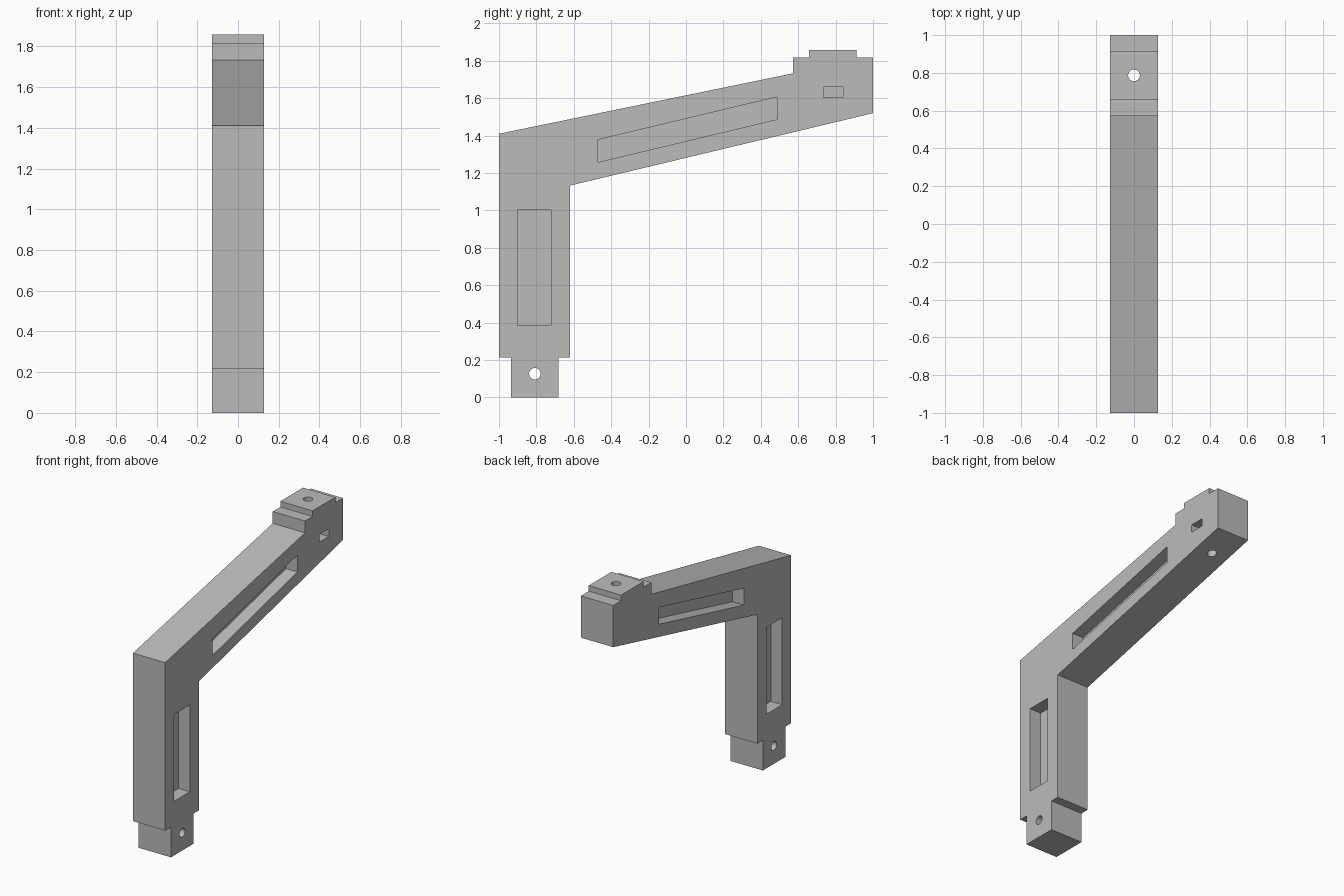
import bpy, bmesh, math
from mathutils import Matrix, Vector

cube = bpy.data.objects.get("Cube")
if cube:
    bpy.data.objects.remove(cube, do_unlink=True)

HALF = 0.127        # half the thickness of the bracket
POCKET = 0.09       # depth of the side pockets

grey = bpy.data.materials.new("plain grey")
grey.use_nodes = True
colour = (0.5, 0.5, 0.5, 1)
grey.diffuse_color = colour
grey.node_tree.nodes["Principled BSDF"].inputs["Base Color"].default_value = colour


def finish(name, bm):
    bmesh.ops.recalc_face_normals(bm, faces=bm.faces)
    mesh = bpy.data.meshes.new(name)
    bm.to_mesh(mesh)
    bm.free()
    mesh.materials.append(grey)
    obj = bpy.data.objects.new(name, mesh)
    bpy.context.collection.objects.link(obj)
    return obj


def prism(name, outline, x0, x1):
    """Extrude a (y, z) outline along x."""
    bm = bmesh.new()
    face = bm.faces.new([bm.verts.new((x0, y, z)) for y, z in outline])
    ext = bmesh.ops.extrude_face_region(bm, geom=[face])
    moved = [v for v in ext["geom"] if isinstance(v, bmesh.types.BMVert)]
    bmesh.ops.translate(bm, verts=moved, vec=(x1 - x0, 0, 0))
    return finish(name, bm)


def rod(name, centre, axis, radius=0.031, length=1.0):
    bm = bmesh.new()
    turn = Vector((0, 0, 1)).rotation_difference(Vector(axis)).to_matrix().to_4x4()
    bmesh.ops.create_cone(bm, cap_ends=True, segments=32, radius1=radius,
                          radius2=radius, depth=length,
                          matrix=Matrix.Translation(centre) @ turn)
    return finish(name, bm)


def rectangle(y0, y1, z0, z1):
    return [(y0, z0), (y1, z0), (y1, z1), (y0, z1)]


# Body: leg with a narrow foot, sloping arm, stepped head
bracket = prism("bracket_body", [
    (-1, 1.41), (-1, 0.215), (-0.935, 0.215), (-0.935, 0), (-0.683, 0),
    (-0.683, 0.215), (-0.62, 0.215), (-0.62, 1.133), (1, 1.52), (1, 1.817),
    (0.912, 1.817), (0.912, 1.857), (0.657, 1.857), (0.657, 1.817),
    (0.572, 1.817), (0.572, 1.733)], -HALF, HALF)

# Pockets on both sides of the leg and the arm
leg_pocket = rectangle(-0.9, -0.722, 0.385, 1.003)
arm_pocket = [(-0.47, 1.258), (0.487, 1.487), (0.487, 1.607), (-0.47, 1.378)]
cutters = []
for side in (-1, 1):
    for name, outline in (("leg_pocket", leg_pocket), ("arm_pocket", arm_pocket)):
        cutters.append(prism(name + "_cutter", outline,
                             side * (HALF - POCKET), side * (HALF + 0.1)))

# Nut slot in the left side of the head, and the two bolt holes
cutters.append(prism("nut_slot_cutter", rectangle(0.735, 0.84, 1.605, 1.66),
                     -0.055, HALF + 0.1))
cutters.append(rod("foot_hole_cutter", (0, -0.808, 0.127), (1, 0, 0)))
cutters.append(rod("head_hole_cutter", (0, 0.787, 1.65), (0, 0, 1)))

# Cut, then remove the cutters
bpy.context.view_layer.objects.active = bracket
for cutter in cutters:
    cutter.hide_render = True
    mod = bracket.modifiers.new(cutter.name, 'BOOLEAN')
    mod.operation = 'DIFFERENCE'
    mod.solver = 'EXACT'
    mod.object = cutter
    bpy.ops.object.modifier_apply(modifier=mod.name)
    bpy.data.objects.remove(cutter, do_unlink=True)

# Smooth hole walls, sharp edges elsewhere
for obj in bpy.context.selected_objects:
    obj.select_set(False)
bracket.select_set(True)
bpy.ops.object.shade_smooth_by_angle(angle=math.radians(30))
# The shallow change of slope is nowhere under the limit, so flats stay flat
